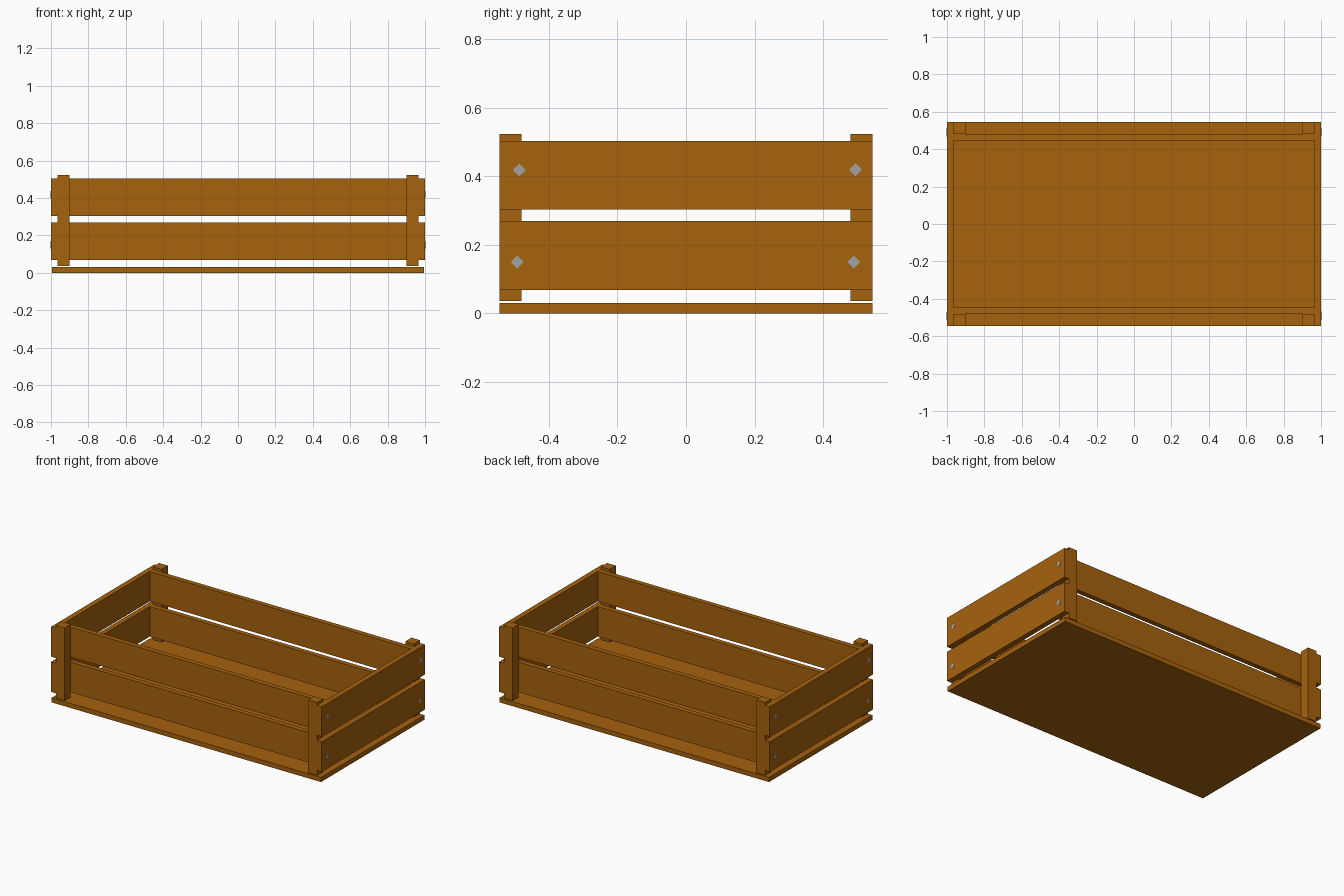
import bpy, bmesh, math
from mathutils import Matrix

if "Cube" in bpy.data.objects:
    bpy.data.objects.remove(bpy.data.objects["Cube"])


def material(name, colour):
    m = bpy.data.materials.new(name)
    m.diffuse_color = (*colour, 1)
    m.use_nodes = True
    m.node_tree.nodes["Principled BSDF"].inputs["Base Color"].default_value = m.diffuse_color
    return m


WOOD = material("warm_wood", (0.38, 0.122, 0.004))
STEEL = material("grey_steel", (0.36, 0.36, 0.36))


def finish(name, bm, mat):
    mesh = bpy.data.meshes.new(name)
    bmesh.ops.recalc_face_normals(bm, faces=bm.faces)
    bm.to_mesh(mesh)
    bm.free()
    mesh.materials.append(mat)
    bpy.context.collection.objects.link(bpy.data.objects.new(name, mesh))


def box(name, x, y, z):
    """Board spanning the given (min, max) ranges."""
    bm = bmesh.new()
    centre = [(a + b) / 2 for a, b in (x, y, z)]
    size = [abs(b - a) for a, b in (x, y, z)]
    bmesh.ops.create_cube(bm, size=1,
                          matrix=Matrix.Translation(centre) @ Matrix.Diagonal((*size, 1)))
    finish(name, bm, WOOD)


def screw(name, x, y, z):
    """Thin diamond screw head facing along x."""
    bm = bmesh.new()
    bmesh.ops.create_cone(bm, cap_ends=True, segments=4, radius1=0.019, radius2=0.019,
                          depth=0.004,
                          matrix=Matrix.Translation((x, y, z)) @ Matrix.Rotation(math.pi / 2, 4, 'Y'))
    finish(name, bm, STEEL)


# Floor board
box("floor_board", (-0.995, 0.995), (-0.545, 0.545), (0, 0.031))

# Slats: two rows on every side
for row, z in (("lower", (0.069, 0.27)), ("upper", (0.304, 0.504))):
    for side, s in (("front", -1), ("back", 1)):
        box(f"{side}_{row}_slat", (-0.965, 0.965), (s * 0.447, s * 0.48), z)
    for side, s in (("left", -1), ("right", 1)):
        box(f"{side}_{row}_slat", (s * 0.965, s * 1.0), (-0.545, 0.545), z)

# Corner posts outside the long slats
for xn, sx in (("left", -1), ("right", 1)):
    for yn, sy in (("front", -1), ("back", 1)):
        box(f"{yn}_{xn}_post", (sx * 0.9, sx * 0.965), (sy * 0.48, sy * 0.545), (0.036, 0.523))

# Screw heads on both ends, the left end being the right end turned half round
for end, s in (("left", -1), ("right", 1)):
    for i, (y, z) in enumerate(((-0.487, 0.419), (0.495, 0.419), (-0.493, 0.15), (0.49, 0.15))):
        screw(f"{end}_screw_{i + 1}", s * 0.9995, s * y, z)
